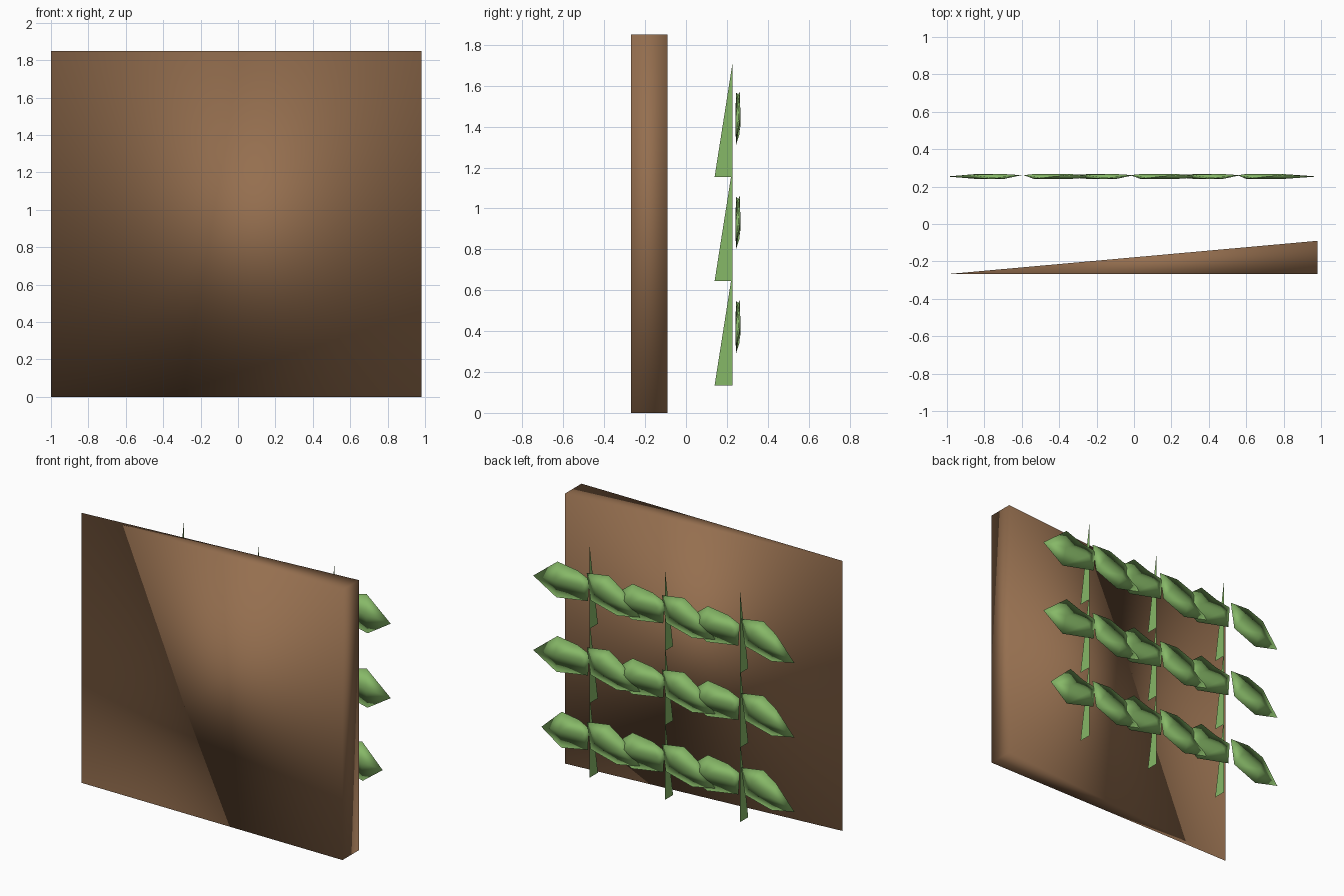
import bpy

if "Cube" in bpy.data.objects:
    bpy.data.objects.remove(bpy.data.objects["Cube"])


def material(name, color):
    m = bpy.data.materials.new(name)
    m.diffuse_color = (*color, 1)
    m.use_nodes = True
    m.node_tree.nodes["Principled BSDF"].inputs["Base Color"].default_value = m.diffuse_color
    return m


brown = material("brown", (0.30, 0.158, 0.078))
green = material("green", (0.24, 0.48, 0.137))


def mesh_object(name, verts, faces, mat, smooth=True):
    me = bpy.data.meshes.new(name)
    me.from_pydata(verts, [], faces)
    me.materials.append(mat)
    for p in me.polygons:
        p.use_smooth = smooth
    ob = bpy.data.objects.new(name, me)
    bpy.context.collection.objects.link(ob)
    return ob


# wedge-shaped backing panel, extruded from its triangular plan
plan = [(-1.0, -0.268), (0.98, -0.268), (0.98, -0.09)]
H = 1.85
panel = mesh_object("panel", [(x, y, z) for z in (0, H) for x, y in plan],
                    [(2, 1, 0), (3, 4, 5), (0, 1, 4, 3), (1, 2, 5, 4),
                     (2, 0, 3, 5)], brown)
# keep the knife-thin vertical edge crisp
for e in panel.data.edges:
    if set(e.vertices) == {0, 3}:
        e.use_edge_sharp = True

# leaf outlines in x-z relative to stem and row centre, ordered root to tip
RIGHT = [(-0.02, 0.07), (0.08, 0.10), (0.22, 0.13), (0.41, -0.02),
         (0.24, -0.128), (-0.01, -0.08)]
LEFT = [(0.00, 0.11), (-0.16, 0.128), (-0.27, 0.07), (-0.40, -0.09),
        (-0.22, -0.13), (-0.03, -0.07)]


def leaf(name, outline, sx, zc, scale=1.0):
    yc, n = 0.254, len(outline)
    outline = [(x * scale, z) for x, z in outline]
    rim_y = [0.007, -0.008, 0.009, 0.0, -0.009, 0.007]
    verts = [(sx + x, yc + dy, zc + z) for (x, z), dy in zip(outline, rim_y)]

    # raised ridge on both faces
    def mid(i, j):
        return ((outline[i][0] + outline[j][0]) / 2,
                (outline[i][1] + outline[j][1]) / 2)
    (ax, az), (bx, bz) = mid(1, 5), mid(2, 4)
    for dy in (-0.013, 0.013):
        verts += [(sx + ax, yc + dy, zc + az), (sx + bx, yc + dy, zc + bz)]
    faces = []
    for a, b in ((n, n + 1), (n + 2, n + 3)):
        side = [(0, 1, a), (1, 2, b, a), (2, 3, b), (3, 4, b), (4, 5, a, b),
                (5, 0, a)]
        # clockwise outlines need their front side reversed, others their back
        flip = (a == n) == (name.startswith("leaf_right"))
        faces += [f[::-1] if flip else f for f in side]
    mesh_object(name, verts, faces, green)


# three rows of three stems, each a thin upright blade with a pair of leaves
for r in range(3):
    base = 0.135 + 0.51 * r
    for c in range(3):
        sx = -0.57 + 0.57 * c
        tag = f"{r}_{c}"
        mesh_object("stem_" + tag,
                    [(sx, 0.14, base), (sx, 0.228, base),
                     (sx, 0.228, base + 0.56)],
                    [(0, 1, 2)], green, smooth=False)
        # the lowest outer leaf is a little shorter
        size = 0.85 if (r == 0 and c == 2) else 1.0
        leaf("leaf_right_" + tag, RIGHT, sx, base + 0.285, size)
        leaf("leaf_left_" + tag, LEFT, sx - (0.03 if c == 0 else 0),
             base + 0.285)
